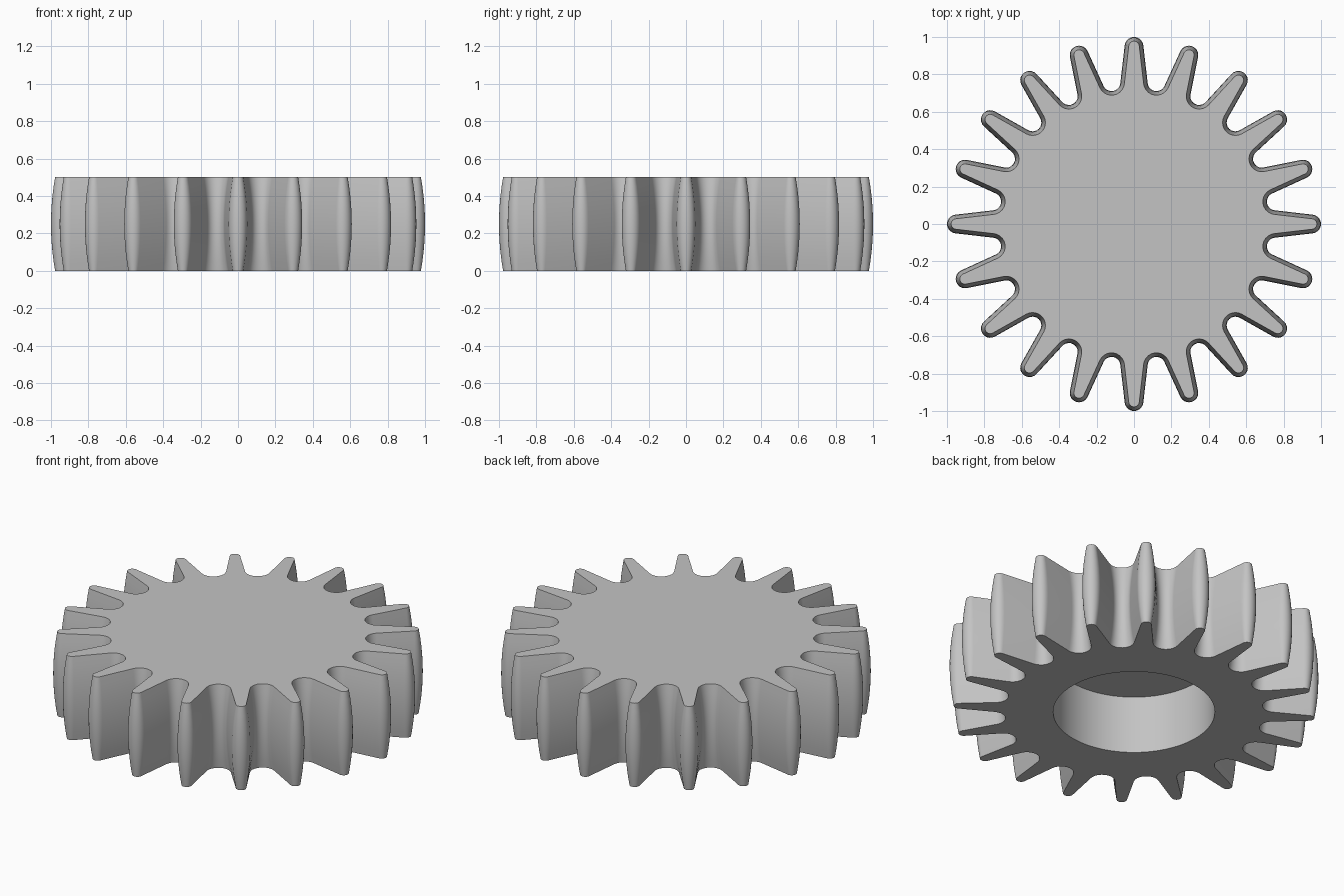
import bpy, bmesh
from math import sin, cos, pi, acos, atan2, hypot, radians

cube = bpy.data.objects.get("Cube")
if cube:
    bpy.data.objects.remove(cube, do_unlink=True)

TEETH = 20
HEIGHT = 0.5
CROWN = 0.022            # how far the tooth surface draws in at both ends
TIP_AT, TIP_R = 0.95, 0.05
ROOT_AT, ROOT_R = 0.767, 0.047
BORE_R, BORE_DEPTH = 0.437, 0.345
PITCH = 2 * pi / TEETH


def arc(cx, cy, r, start, end, n):
    return [(cx + r * cos(start + (end - start) * i / n),
             cy + r * sin(start + (end - start) * i / n)) for i in range(n + 1)]


def gear_outline(inset):
    """Rounded tips and roots joined by straight tangent flanks."""
    half = PITCH / 2
    bx, by = ROOT_AT * cos(half), ROOT_AT * sin(half)
    dx, dy = bx - TIP_AT, by
    n = atan2(dy, dx) - acos((TIP_R + ROOT_R) / hypot(dx, dy))
    tooth = arc(TIP_AT, 0, TIP_R - inset, -n, n, 10)
    tooth += arc(bx, by, ROOT_R + inset, pi + n, pi + 2 * half - n, 10)
    points = []
    for k in range(TEETH):
        c, s = cos(k * PITCH), sin(k * PITCH)
        points += [(x * c - y * s, x * s + y * c) for x, y in tooth]
    return points


def bore_outline(outline):
    """Circle with its points in line with those of the gear outline."""
    return [(BORE_R * cos(atan2(y, x)), BORE_R * sin(atan2(y, x))) for x, y in outline]


bm = bmesh.new()


def add_ring(points, z):
    return [bm.verts.new((x, y, z)) for x, y in points]


# Rings from the bore ceiling, down the bore, across the base and up the teeth
bore = bore_outline(gear_outline(CROWN))
rings = [add_ring(bore, BORE_DEPTH), add_ring(bore, 0)]
STEPS = 10
for i in range(STEPS + 1):
    t = 2 * i / STEPS - 1
    rings.append(add_ring(gear_outline(CROWN * t * t), HEIGHT * i / STEPS))

for low, high in zip(rings, rings[1:]):
    for i in range(len(low)):
        j = (i + 1) % len(low)
        bm.faces.new((low[i], low[j], high[j], high[i]))

# Bore ceiling and solid top
bm.faces.new(rings[0])
bm.faces.new(rings[-1])
bmesh.ops.recalc_face_normals(bm, faces=bm.faces)

mesh = bpy.data.meshes.new("gear_wheel")
bm.to_mesh(mesh)
bm.free()
gear = bpy.data.objects.new("gear_wheel", mesh)
bpy.context.collection.objects.link(gear)

# Plain grey metal
grey = bpy.data.materials.new("grey")
grey.use_nodes = True
colour = (0.55, 0.55, 0.55, 1)
grey.diffuse_color = colour
grey.node_tree.nodes["Principled BSDF"].inputs["Base Color"].default_value = colour
mesh.materials.append(grey)

bpy.ops.object.select_all(action='DESELECT')
gear.select_set(True)
bpy.context.view_layer.objects.active = gear
bpy.ops.object.shade_smooth_by_angle(angle=radians(35))
